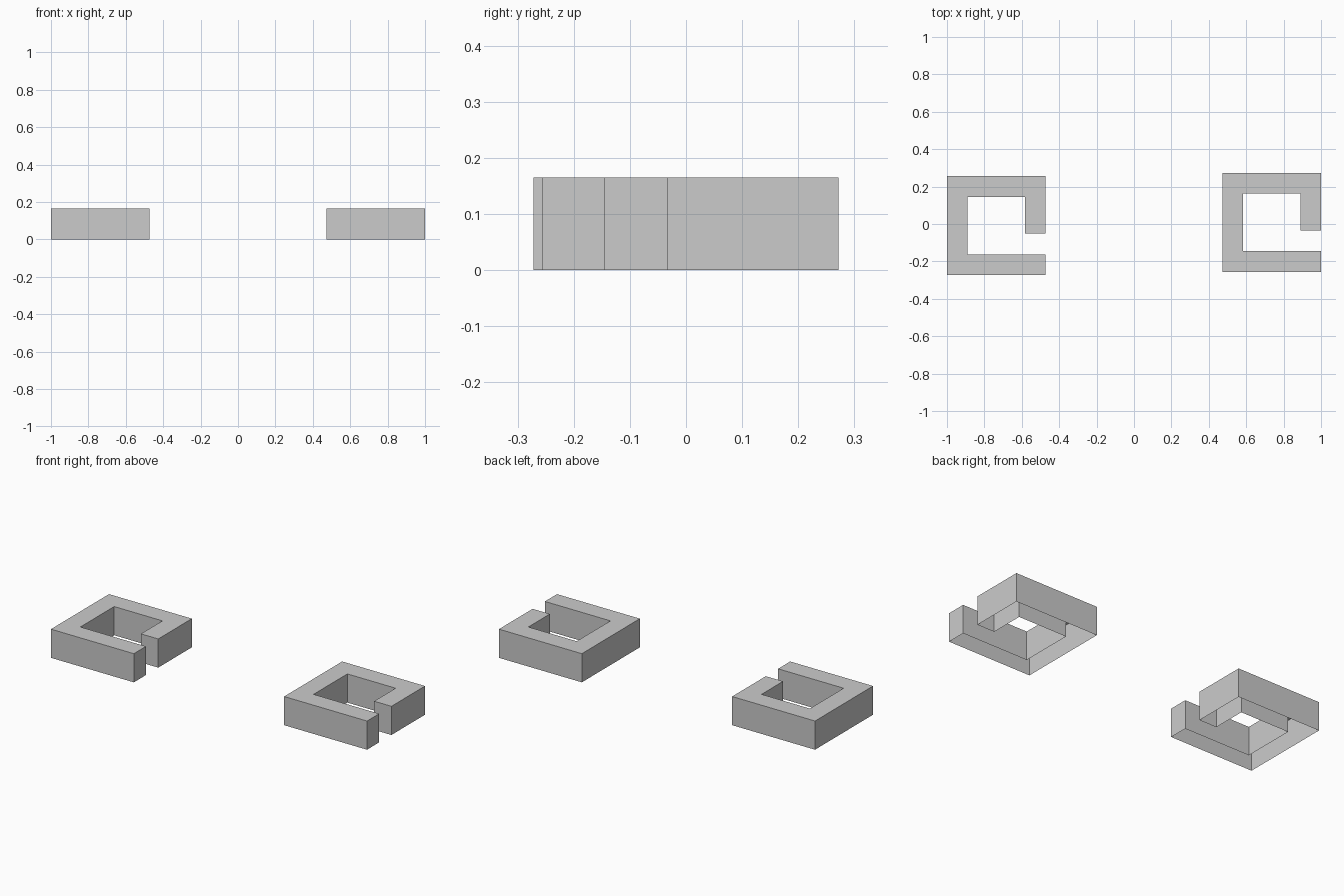
import bpy, bmesh

if "Cube" in bpy.data.objects:
    bpy.data.objects.remove(bpy.data.objects["Cube"])

HEIGHT = 0.165
HALF = 0.2637          # half of the outer square
WALL = 0.11            # width of the bent bar
HOOK_END = -0.042      # y where the short hook stops

inner = HALF - WALL
# Hooked C outline, counter-clockwise, centred on its own square
PROFILE = [(-HALF, -HALF), (HALF, -HALF), (HALF, -inner), (-inner, -inner),
           (-inner, inner), (inner, inner), (inner, HOOK_END),
           (HALF, HOOK_END), (HALF, HALF), (-HALF, HALF)]


def hooked_bracket(name, x, y):
    bm = bmesh.new()
    base = bm.faces.new([bm.verts.new((px, py, 0)) for px, py in PROFILE])
    extruded = bmesh.ops.extrude_face_region(bm, geom=[base])["geom"]
    top = [v for v in extruded if isinstance(v, bmesh.types.BMVert)]
    bmesh.ops.translate(bm, verts=top, vec=(0, 0, HEIGHT))
    # The underside is open: drop any face lying on the ground
    floor = [f for f in bm.faces if all(v.co.z < 1e-5 for v in f.verts)]
    bmesh.ops.delete(bm, geom=floor, context='FACES_ONLY')
    bmesh.ops.recalc_face_normals(bm, faces=bm.faces[:])
    # Make sure the cap looks upward
    cap = max(bm.faces, key=lambda f: f.calc_center_median().z)
    cap.normal_update()
    if cap.normal.z < 0:
        bmesh.ops.reverse_faces(bm, faces=bm.faces[:])
    mesh = bpy.data.meshes.new(name)
    bm.to_mesh(mesh)
    bm.free()
    obj = bpy.data.objects.new(name, mesh)
    obj.location = (x, y, 0)
    bpy.context.collection.objects.link(obj)
    return obj


# Two copies of the same bracket, slightly offset in depth
hooked_bracket("left_bracket", -(1 - HALF), -0.0083)
hooked_bracket("right_bracket", 1 - HALF, 0.0083)
